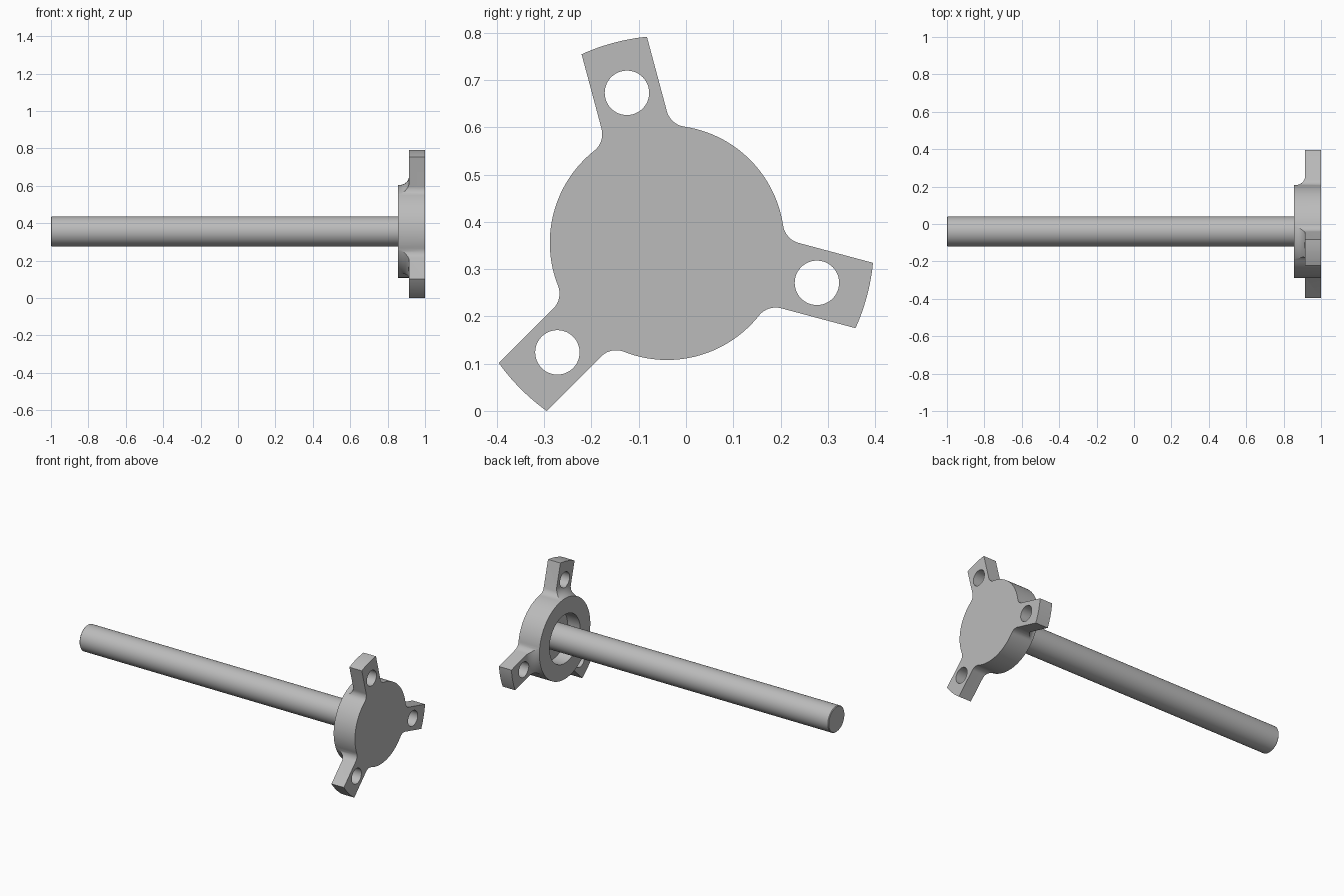
import bpy, bmesh
from math import sin, cos, asin, sqrt, radians, pi
from mathutils import Matrix, Vector

if "Cube" in bpy.data.objects:
    bpy.data.objects.remove(bpy.data.objects["Cube"], do_unlink=True)

AXIS = Vector((0, -0.04, 0.356))       # shaft axis runs along x
HUB_R, TIP_R, HALF_W, FILLET = 0.248, 0.4375, 0.0715, 0.045
HOLE_R, HOLE_DIST = 0.047, 0.328
ARM_ANGLES = [radians(a) for a in (-15, 105, 225)]

grey = bpy.data.materials.new("machined grey")
grey.use_nodes = True
grey.diffuse_color = (0.5, 0.5, 0.5, 1)
grey.node_tree.nodes["Principled BSDF"].inputs["Base Color"].default_value = (0.5, 0.5, 0.5, 1)


def make_object(name, bm):
    bmesh.ops.recalc_face_normals(bm, faces=bm.faces)
    mesh = bpy.data.meshes.new(name)
    bm.to_mesh(mesh)
    bm.free()
    obj = bpy.data.objects.new(name, mesh)
    obj.location = AXIS
    mesh.materials.append(grey)
    bpy.context.collection.objects.link(obj)
    return obj


def extrude_outline(bm, points, x0, x1):
    face = bm.faces.new([bm.verts.new((x0, y, z)) for y, z in points])
    new = bmesh.ops.extrude_face_region(bm, geom=[face])["geom"]
    bmesh.ops.translate(bm, vec=(x1 - x0, 0, 0),
                        verts=[v for v in new if isinstance(v, bmesh.types.BMVert)])


def lathe(name, profile, steps=128):
    """Revolve (x, radius) points about the x axis."""
    bm = bmesh.new()
    verts = [bm.verts.new((x, r, 0)) for x, r in profile]
    edges = [bm.edges.new(pair) for pair in zip(verts, verts[1:])]
    bmesh.ops.spin(bm, geom=verts + edges, cent=(0, 0, 0), axis=(1, 0, 0),
                   angle=2 * pi, steps=steps)
    bmesh.ops.remove_doubles(bm, verts=bm.verts, dist=0.00005)
    return make_object(name, bm)


def arc(cx, cy, r, a0, a1, n):
    return [(cx + r * cos(a0 + (a1 - a0) * i / n), cy + r * sin(a0 + (a1 - a0) * i / n))
            for i in range(n + 1)]


def activate(obj):
    bpy.ops.object.select_all(action="DESELECT")
    obj.select_set(True)
    bpy.context.view_layer.objects.active = obj


def boolean(obj, cutter, operation):
    cutter.hide_render = True
    mod = obj.modifiers.new("boolean", "BOOLEAN")
    mod.operation, mod.solver, mod.object = operation, "EXACT", cutter
    activate(obj)
    bpy.ops.object.modifier_apply(modifier=mod.name)
    bpy.data.objects.remove(cutter, do_unlink=True)


# Outline of one arm: blend, straight side, curved tip, straight side, blend
blend_x = sqrt((HUB_R + FILLET) ** 2 - (HALF_W + FILLET) ** 2)
blend_y = HALF_W + FILLET
root = asin(blend_y / (HUB_R + FILLET))
tip = asin(HALF_W / TIP_R)
arm = arc(blend_x, -blend_y, FILLET, pi - root, pi / 2, 10)
arm += arc(0, 0, TIP_R, -tip, tip, 12)
arm += arc(blend_x, blend_y, FILLET, -pi / 2, root - pi, 10)

# Whole flange outline: three arms joined by hub arcs
outline = []
for angle in ARM_ANGLES:
    turn = Matrix.Rotation(angle, 2)
    outline += [tuple(turn @ Vector(p)) for p in arm]
    outline += arc(0, 0, HUB_R, angle + root, angle + 2 * pi / 3 - root, 32)[1:-1]
bm = bmesh.new()
extrude_outline(bm, outline, 0.8, 1.0)
flange = make_object("flange", bm)

# Turned envelope: thins the arms, blends them into the hub, hollows the back
step = arc(0.865, 0.2985, 0.05, 0, -pi / 2, 10)
envelope = lathe("envelope", [(1.05, 0), (1.05, 0.5), (0.915, 0.5)] + step +
                 [(0.855, 0.2485), (0.855, 0.15), (0.94, 0.15), (0.94, 0)])
boolean(flange, envelope, "INTERSECT")

# Bolt holes
bm = bmesh.new()
for angle in ARM_ANGLES:
    circle = arc(HOLE_DIST * cos(angle), HOLE_DIST * sin(angle), HOLE_R, 0, 2 * pi, 48)[:-1]
    extrude_outline(bm, circle, 0.8, 1.1)
boolean(flange, make_object("hole_cutter", bm), "DIFFERENCE")

# Shaft with a slightly eased free end
shaft = lathe("shaft", [(-1, 0), (-1, 0.076), (-0.996, 0.08), (0.96, 0.08), (0.96, 0)], 64)

for obj in (flange, shaft):
    activate(obj)
    bpy.ops.object.shade_smooth_by_angle(angle=radians(30))
